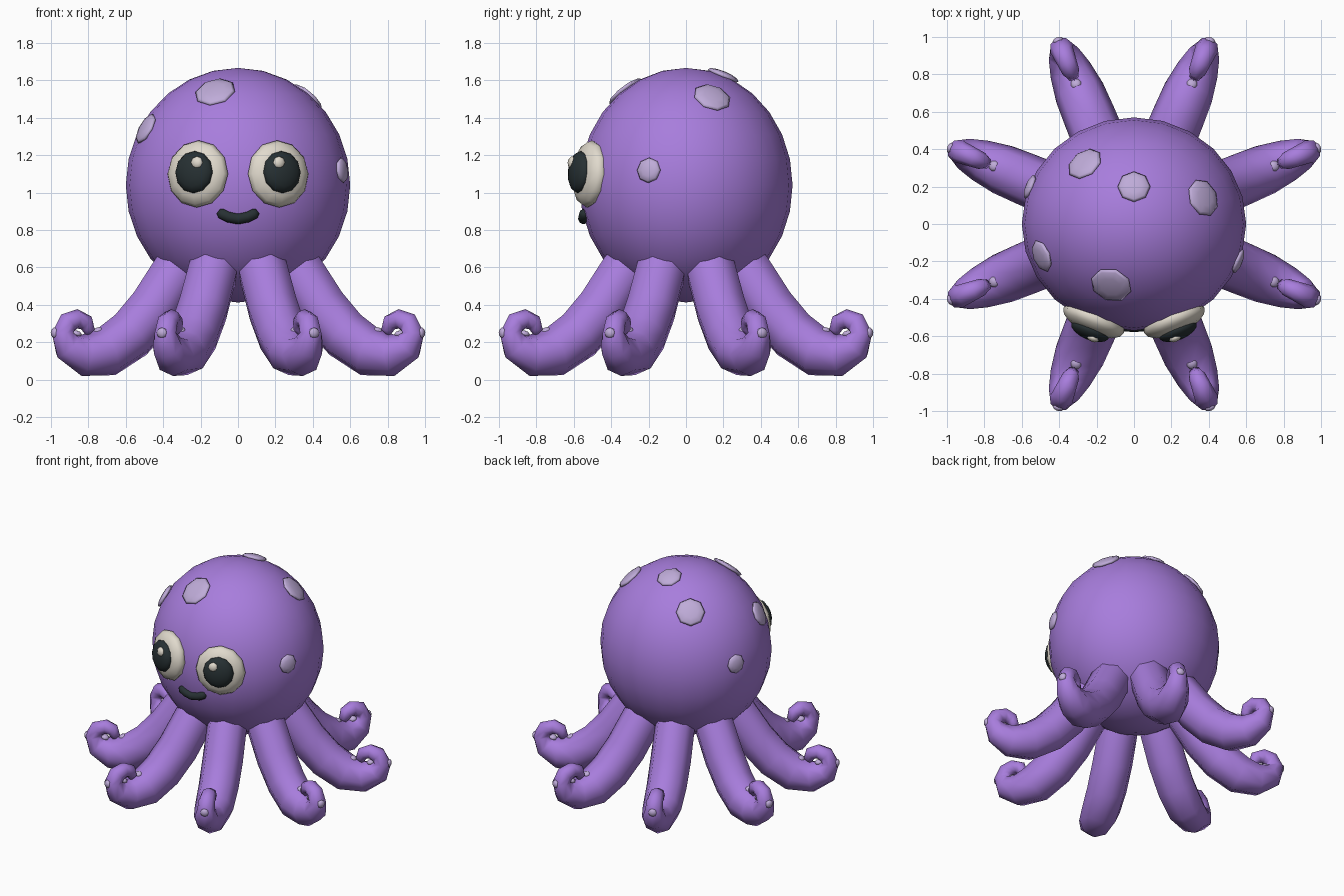
import bpy, bmesh, math
from mathutils import Vector, Matrix

if "Cube" in bpy.data.objects:
    bpy.data.objects.remove(bpy.data.objects["Cube"])


def material(name, rgb):
    m = bpy.data.materials.new(name)
    m.diffuse_color = (*rgb, 1)
    m.use_nodes = True
    m.node_tree.nodes["Principled BSDF"].inputs["Base Color"].default_value = m.diffuse_color
    return m


PURPLE = material("purple skin", (0.39, 0.205, 0.72))
LILAC = material("lilac spots", (0.52, 0.41, 0.69))
CREAM = material("cream eye", (0.75, 0.70, 0.61))
DARK = material("dark pupil", (0.02, 0.03, 0.033))

HEAD_C = Vector((0, 0, 1.04))
HEAD_R = Vector((0.6, 0.57, 0.627))


def finish(name, bm, mat):
    bmesh.ops.recalc_face_normals(bm, faces=bm.faces)
    me = bpy.data.meshes.new(name)
    bm.to_mesh(me)
    bm.free()
    me.materials.append(mat)
    for p in me.polygons:
        p.use_smooth = True
    ob = bpy.data.objects.new(name, me)
    bpy.context.collection.objects.link(ob)
    return ob


def ellipsoid(name, centre, radii, mat, axis=(0, 0, 1), seg=12, rings=8):
    """Scaled sphere whose local z points along axis."""
    rot = Vector(axis).to_track_quat('Z', 'Y').to_matrix().to_4x4()
    bm = bmesh.new()
    bmesh.ops.create_uvsphere(
        bm, u_segments=seg, v_segments=rings, radius=1,
        matrix=Matrix.Translation(centre) @ rot @ Matrix.Diagonal((*radii, 1)))
    return finish(name, bm, mat)


def tube(name, points, side, mat, n=8):
    """Sweep circles along (position, radius) pairs lying in a plane normal to side."""
    bm = bmesh.new()
    rings = []
    for i, (p, r) in enumerate(points):
        a, b = points[max(i - 1, 0)][0], points[min(i + 1, len(points) - 1)][0]
        up = side.cross((b - a).normalized())
        rings.append([bm.verts.new(p + r * (math.cos(t) * up + math.sin(t) * side))
                      for t in (2 * math.pi * k / n for k in range(n))])
    for r0, r1 in zip(rings, rings[1:]):
        for k in range(n):
            bm.faces.new((r0[k], r0[(k + 1) % n], r1[(k + 1) % n], r1[k]))
    bm.faces.new(rings[0])
    bm.faces.new(rings[-1])
    return finish(name, bm, mat)


# Head
ellipsoid("head", HEAD_C, HEAD_R, PURPLE, seg=24, rings=14)

# Spots lying on the head: x, y, z, radius
SPOTS = [(-0.27, 0.33, 1.49, 0.10), (0, 0.20, 1.63, 0.088), (0.37, 0.14, 1.51, 0.103),
         (-0.49, -0.17, 1.34, 0.09), (-0.12, -0.32, 1.53, 0.112),
         (0.56, -0.20, 1.12, 0.068), (-0.56, 0.20, 1.12, 0.068)]
for i, (x, y, z, r) in enumerate(SPOTS):
    d = Vector((x, y, z)) - HEAD_C
    unit = Vector(d[k] / HEAD_R[k] for k in range(3)).normalized()
    surface = HEAD_C + unit * HEAD_R
    normal = Vector(unit[k] / HEAD_R[k] for k in range(3)).normalized()
    ellipsoid(f"spot_{i + 1}", surface, (r, r, 0.022), LILAC, normal, seg=8, rings=6)

# Eyes, pupils and glints
for s, label in ((-1, "left"), (1, "right")):
    facing = Vector((s * 0.38, -0.92, 0.08))
    ellipsoid(f"{label}_eye", (s * 0.215, -0.515, 1.10), (0.175, 0.18, 0.075), CREAM, facing)
    ellipsoid(f"{label}_pupil", (s * 0.235, -0.57, 1.11), (0.108, 0.113, 0.05), DARK, facing)
    ellipsoid(f"{label}_glint", (s * 0.22, -0.61, 1.16), (0.035, 0.035, 0.02), CREAM, facing, 8, 6)

# Smiling mouth
smile = [(Vector((0.105 * t, -0.548 + 0.008 * t * t, 0.86 + 0.04 * t * t)),
          0.016 if abs(t) == 1 else 0.029)
         for t in (-1, -0.85, -0.5, 0, 0.5, 0.85, 1)]
tube("mouth", smile, Vector((0, 1, 0)), DARK)

# Tentacles: distance from the centre, height, radius
ARM = [(0.27, 0.69, 0.13), (0.36, 0.57, 0.14), (0.49, 0.38, 0.142), (0.62, 0.24, 0.14),
       (0.76, 0.15, 0.135), (0.89, 0.132, 0.113), (0.985, 0.18, 0.085),
       (1.015, 0.25, 0.062), (0.985, 0.305, 0.058), (0.93, 0.325, 0.052),
       (0.88, 0.305, 0.046), (0.865, 0.265, 0.036), (0.875, 0.24, 0.012)]
# Suckers: distance, height, axis tilt
SUCKERS = [(0.81, 0.262, 1.2), (1.062, 0.25, 0.0), (0.935, 0.245, 1.8)]
for k in range(8):
    ang = math.radians(22.5 + 45 * k)
    out = Vector((math.cos(ang), math.sin(ang), 0))
    side = Vector((-out.y, out.x, 0))
    tube(f"tentacle_{k + 1}", [(out * r + Vector((0, 0, z)), w) for r, z, w in ARM],
         side, PURPLE)
    for j, (r, z, tilt) in enumerate(SUCKERS):
        axis = out * math.cos(tilt) + Vector((0, 0, math.sin(tilt)))
        ellipsoid(f"sucker_{k + 1}_{j + 1}", out * r + Vector((0, 0, z)),
                  (0.03, 0.03, 0.018), LILAC, axis, 8, 5)
